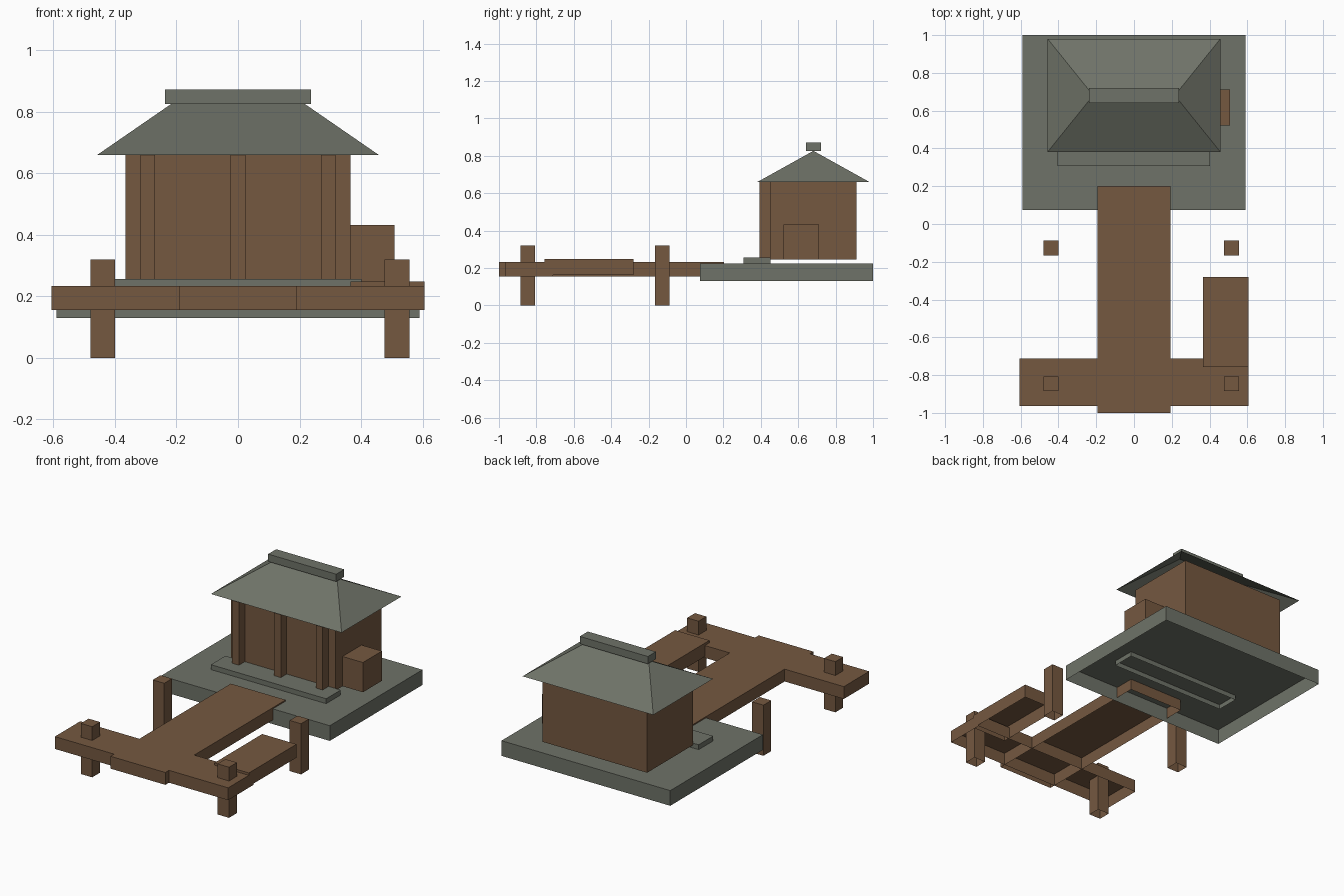
import bpy, bmesh

if "Cube" in bpy.data.objects:
    bpy.data.objects.remove(bpy.data.objects["Cube"])


def material(name, rgb):
    m = bpy.data.materials.new(name)
    m.diffuse_color = (*rgb, 1)
    m.use_nodes = True
    m.node_tree.nodes["Principled BSDF"].inputs["Base Color"].default_value = m.diffuse_color
    return m


wood = material("brown wood", (0.178, 0.098, 0.051))
stone = material("grey green stone", (0.158, 0.171, 0.138))


def finish(name, bm, mat):
    bmesh.ops.recalc_face_normals(bm, faces=bm.faces)
    # every part is a shell that is open underneath
    bm.normal_update()
    bmesh.ops.delete(bm, geom=[f for f in bm.faces if f.normal.z < -0.9], context='FACES_ONLY')
    me = bpy.data.meshes.new(name)
    bm.to_mesh(me)
    bm.free()
    me.materials.append(mat)
    ob = bpy.data.objects.new(name, me)
    bpy.context.collection.objects.link(ob)
    return ob


def box(name, x, y, z, mat):
    bm = bmesh.new()
    bmesh.ops.create_cube(bm, size=1)
    for v in bm.verts:
        v.co = [r[0] if c < 0 else r[1] for c, r in zip(v.co, (x, y, z))]
    return finish(name, bm, mat)


# stone base and front step
box("base_platform", (-0.59, 0.59), (0.074, 1.0), (0.129, 0.225), stone)
box("front_step", (-0.405, 0.402), (0.307, 0.452), (0.195, 0.256), stone)

# house body, pillars and side chest
box("house_walls", (-0.366, 0.366), (0.452, 0.911), (0.244, 0.66), wood)
for i, x in enumerate((-0.293, 0, 0.293)):
    box(f"front_pillar_{i + 1}", (x - 0.024, x + 0.024), (0.393, 0.455), (0.244, 0.66), wood)
box("side_chest", (0.35, 0.509), (0.521, 0.711), (0.244, 0.432), wood)

# hipped roof: a box whose top is pinched into a ridge line
bm = bmesh.new()
bmesh.ops.create_cube(bm, size=1)
for v in bm.verts:
    sx, sy = (1 if v.co.x > 0 else -1), (1 if v.co.y > 0 else -1)
    if v.co.z > 0:
        v.co = (sx * 0.216, 0.681, 0.826)
    else:
        v.co = (sx * 0.457, 0.681 + sy * 0.299, 0.66)
bmesh.ops.remove_doubles(bm, verts=bm.verts, dist=0.0001)
finish("hip_roof", bm, stone)
box("roof_ridge_cap", (-0.238, 0.238), (0.641, 0.721), (0.825, 0.872), stone)

# pier decks
box("pier_walkway", (-0.192, 0.192), (-1.0, 0.202), (0.155, 0.233), wood)
box("pier_cross_deck", (-0.606, 0.606), (-0.964, -0.711), (0.155, 0.233), wood)
box("pier_side_deck", (0.366, 0.606), (-0.757, -0.281), (0.163, 0.248), wood)

# pier posts
for sx, x in (("left", -0.44), ("right", 0.517)):
    for sy, y in (("outer", -0.846), ("inner", -0.127)):
        box(f"{sx}_{sy}_post", (x - 0.04, x + 0.04), (y - 0.039, y + 0.039), (0, 0.32), wood)
